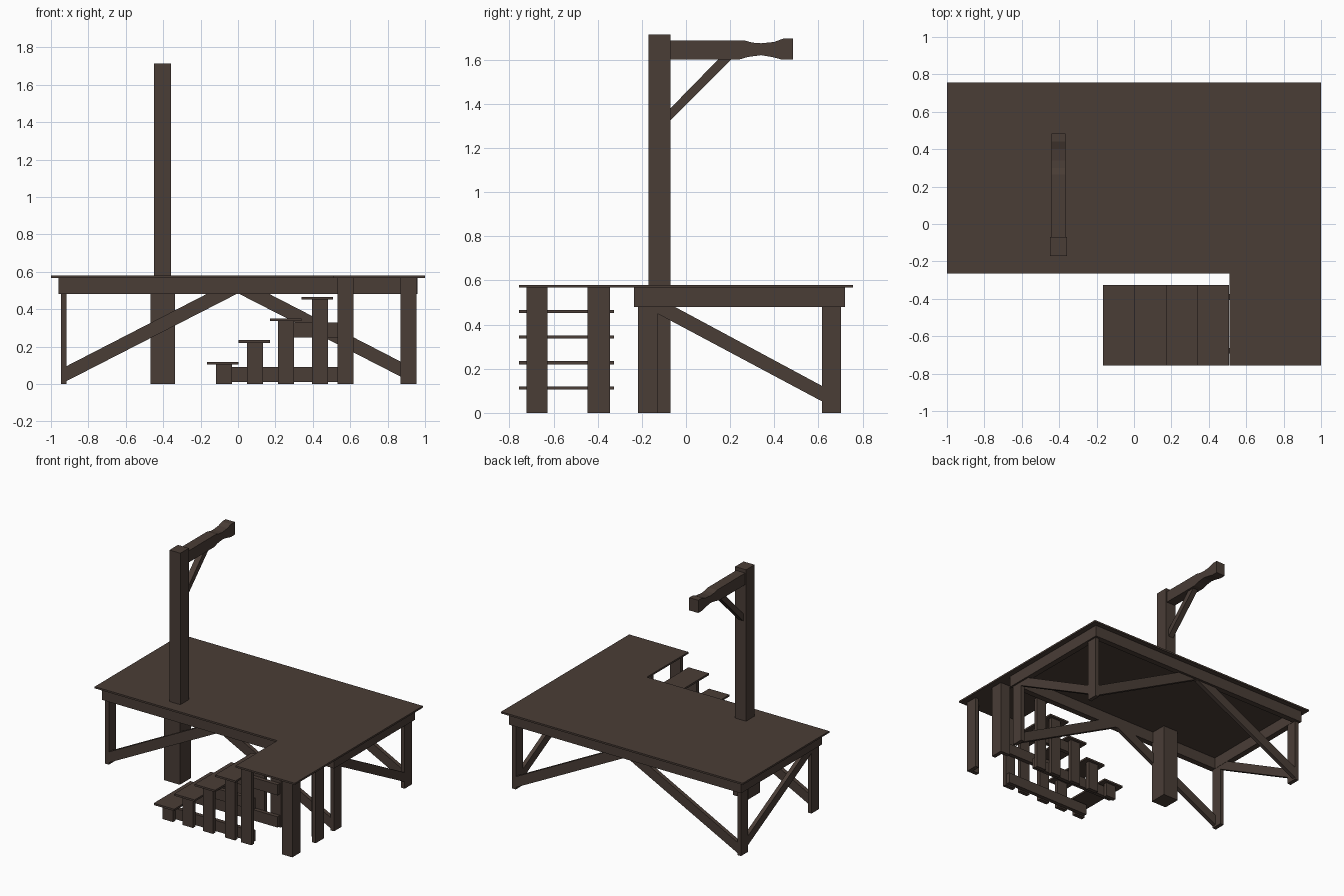
import bpy, bmesh

if "Cube" in bpy.data.objects:
    bpy.data.objects.remove(bpy.data.objects["Cube"])

wood = bpy.data.materials.new("dark brown wood")
wood.diffuse_color = (0.068, 0.047, 0.037, 1)
wood.use_nodes = True
wood.node_tree.nodes["Principled BSDF"].inputs["Base Color"].default_value = wood.diffuse_color


def prism(name, pts, axis, lo, hi):
    """Extrude a 2D outline along 'x' (pts are y,z), 'y' (x,z) or 'z' (x,y)."""
    place = {"x": lambda p, d: (d, p[0], p[1]),
             "y": lambda p, d: (p[0], d, p[1]),
             "z": lambda p, d: (p[0], p[1], d)}[axis]
    bm = bmesh.new()
    a = [bm.verts.new(place(p, lo)) for p in pts]
    b = [bm.verts.new(place(p, hi)) for p in pts]
    bm.faces.new(a)
    bm.faces.new(b)
    for i in range(len(pts)):
        j = (i + 1) % len(pts)
        bm.faces.new((a[i], a[j], b[j], b[i]))
    bmesh.ops.recalc_face_normals(bm, faces=bm.faces)
    me = bpy.data.meshes.new(name)
    bm.to_mesh(me)
    bm.free()
    me.materials.append(wood)
    ob = bpy.data.objects.new(name, me)
    bpy.context.collection.objects.link(ob)
    return ob


def box(name, x0, x1, y0, y1, z0, z1):
    return prism(name, [(x0, y0), (x1, y0), (x1, y1), (x0, y1)], "z", z0, z1)


DECK, UNDER, APRON = 0.58, 0.567, 0.48

# L-shaped deck
prism("deck", [(-1, -0.265), (0.51, -0.265), (0.51, -0.757), (1, -0.757), (1, 0.757), (-1, 0.757)],
      "z", UNDER, DECK)

# Apron frame under the main deck
for name, y0, y1 in (("front_apron", -0.235, -0.19), ("back_apron", 0.675, 0.72)):
    box(name, -0.96, 0.96, y0, y1, APRON, UNDER)
for s in (-1, 1):
    box("side_apron", *sorted((s * 0.915, s * 0.96)), -0.19, 0.675, APRON, UNDER)

# Plank legs and diagonal braces
for s in (-1, 1):
    xs = sorted((s * 0.917, s * 0.947))
    for y0, y1 in ((-0.217, -0.13), (0.617, 0.702)):
        box("main_leg", *xs, y0, y1, 0, APRON)
    prism("side_brace", [(-0.13, 0.45), (-0.13, 0.48), (-0.05, 0.48), (0.62, 0.12), (0.62, 0.05)],
          "x", *xs)
    outline = [(s * 0.947, 0.0), (s * 0.01, 0.48), (s * 0.17, 0.48), (s * 0.947, 0.08)]
    prism("front_brace", outline, "y", -0.217, -0.187)
    prism("back_brace", outline, "y", 0.672, 0.702)

# Upright post: thick base below the deck, slimmer above
box("post_base", -0.467, -0.338, -0.205, -0.07, 0, UNDER)
box("post", -0.448, -0.358, -0.17, -0.07, UNDER, 1.713)

# Arm with a carved waist near its end, and its brace
prism("arm", [(-0.07, 1.60), (0.24, 1.60), (0.28, 1.612), (0.34, 1.62), (0.39, 1.612), (0.435, 1.60),
              (0.485, 1.60), (0.485, 1.695), (0.44, 1.695), (0.40, 1.68), (0.34, 1.674),
              (0.30, 1.677), (0.265, 1.687), (-0.07, 1.687)], "x", -0.441, -0.366)
prism("arm_brace", [(-0.07, 1.325), (0.205, 1.60), (0.145, 1.60), (-0.07, 1.38)], "x", -0.425, -0.382)

# L-section corner legs of the landing
for y0, y1, p0, p1 in ((-0.722, -0.628, -0.722, -0.692), (-0.445, -0.345, -0.375, -0.345)):
    prism_y = (p1, y1) if y0 == p0 else (y0, p0)
    box("landing_leg_side", 0.925, 0.955, *prism_y, 0, UNDER)
    box("landing_leg_face", 0.87, 0.955, p0, p1, 0, UNDER)

# Stairs: treads, plank posts on both sides, and rails behind the posts
posts = ((-0.118, 0.105), (0.048, 0.22), (0.214, 0.337), (0.396, 0.452), (0.532, UNDER))
for i, (x, top) in enumerate(posts):
    for y0 in (-0.722, -0.375):
        box("stair_post", x, x + 0.085, y0, y0 + 0.03, 0, top)
    if i < 4:
        tx = -0.167 + i * 0.169
        box("tread", tx, tx + 0.169, -0.757, -0.325, top, top + 0.014)
for y0 in (-0.692, -0.405):
    box("lower_stair_rail", -0.11, 0.61, y0, y0 + 0.03, 0.01, 0.09)
    box("upper_stair_rail", 0.22, 0.61, y0, y0 + 0.03, 0.25, 0.33)
